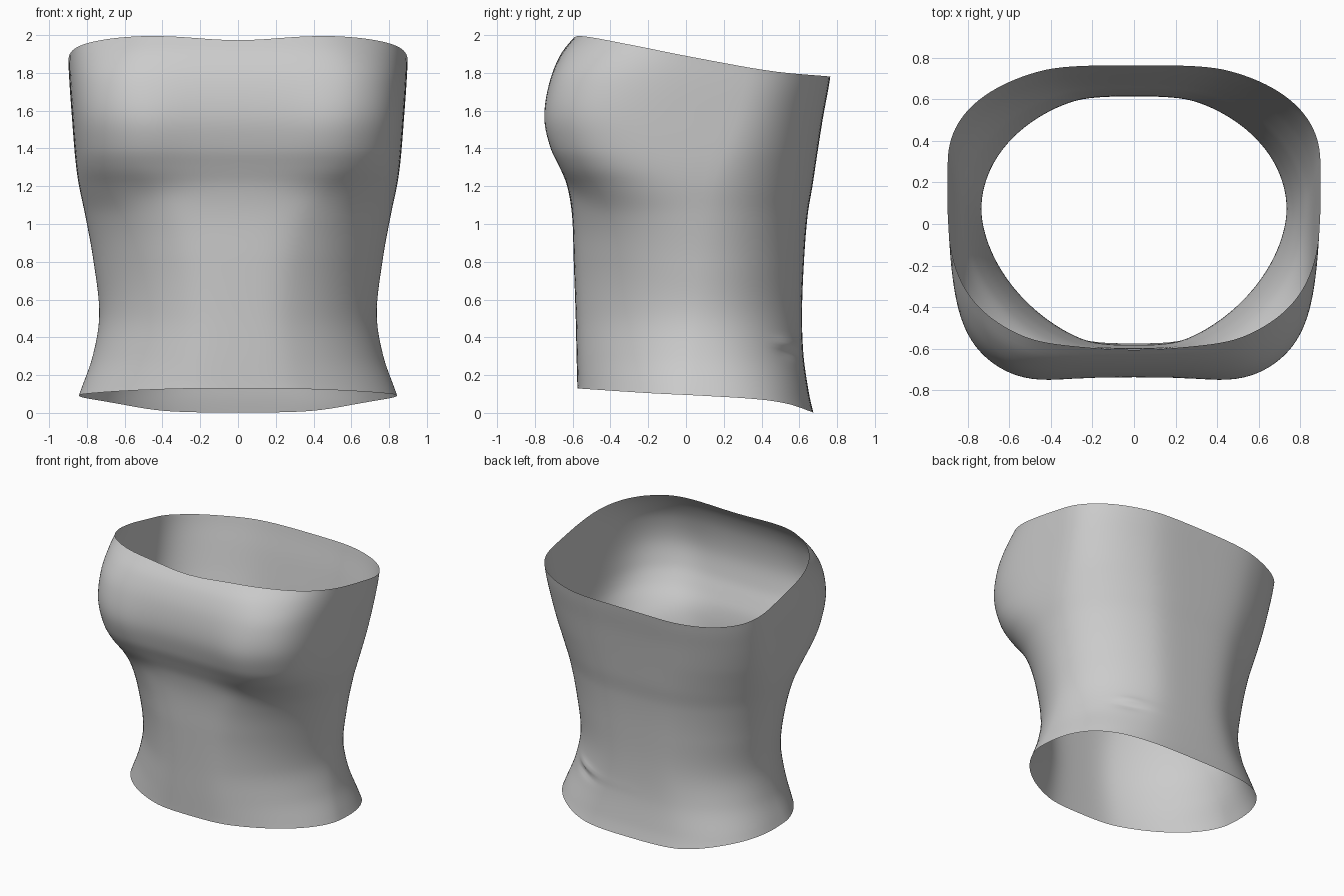
import bpy
import bmesh
from math import cos, sin, pi, exp
from mathutils import Vector

default_cube = bpy.data.objects.get("Cube")
if default_cube:
    bpy.data.objects.remove(default_cube, do_unlink=True)

AROUND, RINGS = 128, 84

# Cross-section by height:
# z, half width, front depth, back depth, centre y, front squareness, back squareness
SECTIONS = [
    (0.0, 0.87, 0.575, 0.685, 0.02, 1.8, 2.65),
    (0.1, 0.84, 0.575, 0.66, 0.02, 1.8, 2.55),
    (0.3, 0.77, 0.58, 0.625, 0.05, 1.8, 2.2),
    (0.52, 0.735, 0.585, 0.615, 0.07, 1.78, 2.0),
    (0.8, 0.765, 0.595, 0.625, 0.08, 1.85, 2.0),
    (1.05, 0.81, 0.605, 0.645, 0.09, 2.15, 2.05),
    (1.2, 0.842, 0.632, 0.67, 0.11, 2.75, 2.1),
    (1.3, 0.857, 0.672, 0.685, 0.14, 3.4, 2.15),
    (1.4, 0.867, 0.715, 0.7, 0.18, 3.9, 2.2),
    (1.57, 0.88, 0.75, 0.727, 0.24, 4.3, 2.25),
    (1.75, 0.893, 0.73, 0.76, 0.28, 3.9, 2.3),
    (1.9, 0.9, 0.667, 0.78, 0.29, 3.2, 2.3),
    (2.0, 0.9, 0.585, 0.79, 0.29, 2.75, 2.3),
]
TOP_RIM = [(-0.8, 2.01), (-0.58, 2.0), (-0.3, 1.95), (0.0, 1.89), (0.45, 1.81), (0.77, 1.78)]
BOTTOM_RIM = [(-0.58, 0.13), (-0.2, 0.105), (0.1, 0.09), (0.4, 0.07), (0.55, 0.045), (0.68, 0.0)]


def curve(table, at):
    """Smooth interpolation through the rows of a table."""
    at = min(max(at, table[0][0]), table[-1][0])
    last = len(table) - 1
    i = next(k for k in range(last) if at <= table[k + 1][0])
    p, q = table[i], table[i + 1]
    before, after = table[max(i - 1, 0)], table[min(i + 2, last)]
    span = q[0] - p[0]
    t = (at - p[0]) / span
    values = []
    for a, b, c, d in zip(before[1:], p[1:], q[1:], after[1:]):
        m = (c - a) / (q[0] - before[0]) * span
        n = (d - b) / (after[0] - p[0]) * span
        values.append(b + t * m + t * t * (3 * (c - b) - 2 * m - n)
                      + t ** 3 * (2 * (b - c) + m + n))
    return values


def bump(value, centre, width):
    return exp(-((value - centre) / width) ** 2)


def power(value, exponent):
    return (1 if value >= 0 else -1) * abs(value) ** exponent


def soft_limit(value, blend=0.06):
    """Limit to one with a rounded corner."""
    overlap = max(blend - abs(value - 1), 0) / blend
    return min(value, 1) - overlap * overlap * blend / 4


def outline(angle, z):
    """Point of the body section at a height, with fuller cups in front."""
    width, front, back, centre, front_n, back_n = curve(SECTIONS, z)
    c, s = cos(angle), sin(angle)
    if s < 0:
        n, reach = front_n, -front - centre
        panel = 1 - bump(z, 1.55, 0.35)
    else:
        n, reach = back_n, back - centre
        panel = 1 - bump(z, 0, 0.3)
    x = width * power(c, 2 / n)
    # flat panel across the middle of the front and back
    y = centre + reach * soft_limit((1 + 0.045 * panel) * abs(s) ** (2 / n))
    if s < 0:
        cup = 0.025 * bump(z, 1.5, 0.24) - 0.012 * bump(z, 1.16, 0.08)
        y -= cup * bump(abs(x), 0.47, 0.2) * min(1, -2 * s)
    return x, y


def bottom_height(x, y):
    return curve(BOTTOM_RIM, y)[0]


def top_height(x, y):
    """Sloping top edge, dipping at the centre front and the right back."""
    z = curve(TOP_RIM, y)[0]
    if y < 0:
        return z - 0.03 * bump(x, 0, 0.3)
    return z - 0.025 * bump(x, -0.7, 0.35) * min(1, 2 * y)


def rim_height(angle, height):
    """Height at which the body meets a sloping rim."""
    z = 1
    for _ in range(14):
        z = height(*outline(angle, z))
    return z


def surface_point(angle, t, low, high):
    z = low + t * (high - low)
    x, y = outline(angle, z)
    # small pinched fold low on the back
    if x > 0 and y > 0:
        line = z - 0.35 + 0.25 * (y - 0.53)
        fold = bump(y, 0.53, 0.05) * (bump(line, 0.012, 0.02) - bump(line, -0.025, 0.02))
        x += 0.015 * fold
        y += 0.015 * fold
    return Vector((x, y, z))


# Fabric shell, open at both ends
bm = bmesh.new()
columns = []
for i in range(AROUND):
    angle = 2 * pi * i / AROUND
    low = rim_height(angle, bottom_height)
    high = rim_height(angle, top_height)
    columns.append([bm.verts.new(surface_point(angle, k / RINGS, low, high))
                    for k in range(RINGS + 1)])
for i, column in enumerate(columns):
    following = columns[(i + 1) % AROUND]
    for k in range(RINGS):
        bm.faces.new((column[k], following[k], following[k + 1], column[k + 1]))

# Even out the cloth slightly, leaving the rims in place
inner = [v for v in bm.verts if not v.is_boundary]
for _ in range(3):
    bmesh.ops.smooth_vert(bm, verts=inner, factor=0.4,
                          use_axis_x=True, use_axis_y=True, use_axis_z=True)
mesh = bpy.data.meshes.new("strapless_top")
bm.to_mesh(mesh)
bm.free()

top = bpy.data.objects.new("strapless_top", mesh)
bpy.context.collection.objects.link(top)

# Plain grey cloth
grey = (0.6, 0.6, 0.6, 1)
cloth = bpy.data.materials.new("grey_cloth")
cloth.use_nodes = True
cloth.diffuse_color = grey
cloth.node_tree.nodes["Principled BSDF"].inputs["Base Color"].default_value = grey
mesh.materials.append(cloth)

bpy.ops.object.select_all(action="DESELECT")
top.select_set(True)
bpy.context.view_layer.objects.active = top
bpy.ops.object.shade_smooth_by_angle(angle=pi / 4)
